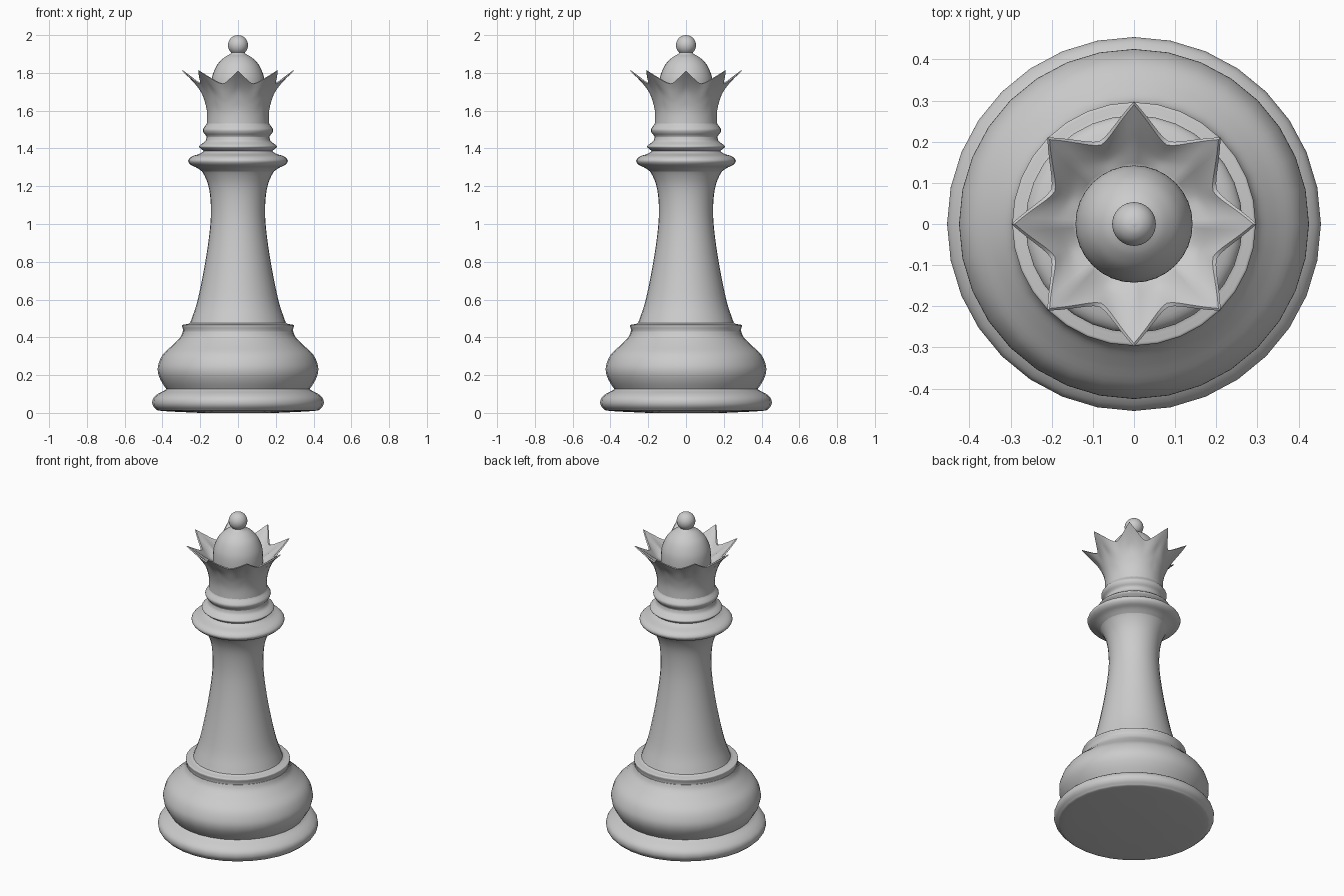
import bpy, bmesh, math

if "Cube" in bpy.data.objects:
    bpy.data.objects.remove(bpy.data.objects["Cube"])


def smooth_curve(pts, steps=4):
    """Catmull-Rom through a few (radius, z) profile points."""
    out = []
    for i in range(len(pts) - 1):
        a, b, c = pts[max(i - 1, 0)], pts[i], pts[i + 1]
        d = pts[min(i + 2, len(pts) - 1)]
        for s in range(steps):
            t = s / steps
            out.append(tuple(0.5 * (2 * q + (r - p) * t + (2 * p - 5 * q + 4 * r - u) * t * t
                                    + (3 * q - p - 3 * r + u) * t ** 3)
                             for p, q, r, u in zip(a, b, c, d)))
    return out + [pts[-1]]


def skin(name, rows, angle=40):
    """Join rings of points into a closed-around surface, capping both ends."""
    bm = bmesh.new()
    rings = [[bm.verts.new(p) for p in row] for row in rows]
    n = len(rings[0])
    for lo, hi in zip(rings, rings[1:]):
        for i in range(n):
            j = (i + 1) % n
            bm.faces.new((lo[i], lo[j], hi[j], hi[i]))
    bm.faces.new(rings[0][::-1])
    bm.faces.new(rings[-1])
    bmesh.ops.remove_doubles(bm, verts=bm.verts, dist=1e-5)
    bmesh.ops.recalc_face_normals(bm, faces=bm.faces)
    me = bpy.data.meshes.new(name)
    bm.to_mesh(me)
    bm.free()
    ob = bpy.data.objects.new(name, me)
    bpy.context.collection.objects.link(ob)
    bpy.ops.object.select_all(action='DESELECT')
    ob.select_set(True)
    bpy.context.view_layer.objects.active = ob
    bpy.ops.object.shade_smooth_by_angle(angle=math.radians(angle))
    return ob


def ring(r, z, n):
    return [(r * math.cos(2 * math.pi * i / n), r * math.sin(2 * math.pi * i / n), z)
            for i in range(n)]


def lathe(name, profile, n=32):
    return skin(name, [ring(max(r, 0.0005), z, n) for r, z in smooth_curve(profile)])


# Foot disc, bulging base and its lip
lathe("foot", [(0.2, 0.0), (0.40, 0.01), (0.435, 0.021), (0.453, 0.045), (0.45, 0.075),
               (0.425, 0.10), (0.385, 0.122), (0.37, 0.14)])
lathe("base_bulge", [(0.375, 0.12), (0.405, 0.165), (0.423, 0.21), (0.422, 0.255), (0.397, 0.31),
                     (0.345, 0.36), (0.306, 0.40), (0.293, 0.43)])
lathe("base_lip", [(0.29, 0.42), (0.291, 0.44), (0.296, 0.463), (0.282, 0.468),
                   (0.262, 0.472), (0.24, 0.485)])

# Tapering stem flaring into the collar
lathe("stem", [(0.258, 0.465), (0.245, 0.50), (0.213, 0.60), (0.173, 0.80), (0.148, 0.98),
               (0.144, 1.10), (0.156, 1.20), (0.185, 1.27), (0.215, 1.305)])
lathe("collar", [(0.18, 1.27), (0.215, 1.296), (0.25, 1.313), (0.264, 1.335), (0.245, 1.357),
                 (0.20, 1.373), (0.178, 1.39), (0.17, 1.41)])

# Two thin neck rings
lathe("lower_neck_ring", [(0.17, 1.38), (0.192, 1.395), (0.206, 1.409), (0.195, 1.422),
                          (0.172, 1.44), (0.165, 1.47)])
lathe("upper_neck_ring", [(0.163, 1.44), (0.168, 1.465), (0.181, 1.482), (0.186, 1.499),
                          (0.177, 1.515), (0.166, 1.53), (0.16, 1.55)])

# Eight-pointed crown: blend a valley profile with a tip profile around the circle
tip = smooth_curve([(0.165, 1.52), (0.165, 1.60), (0.180, 1.66), (0.204, 1.715), (0.25, 1.767),
                    (0.298, 1.812)])
tip += smooth_curve([(0.29, 1.812), (0.24, 1.775), (0.19, 1.735), (0.14, 1.70)])
valley = smooth_curve([(0.165, 1.52), (0.164, 1.58), (0.172, 1.63), (0.185, 1.67),
                       (0.201, 1.71), (0.218, 1.742)])
valley += smooth_curve([(0.208, 1.744), (0.188, 1.72), (0.165, 1.70), (0.14, 1.69)])
per_tip = 12
n = 8 * per_tip
rows = []
for (rt, zt), (rv, zv) in zip(tip, valley):
    row = []
    for i in range(n):
        u = abs((i % per_tip) / per_tip * 2 - 1)      # 1 at a tip, 0 in a valley
        w = u ** 1.6
        r, z, a = rv + (rt - rv) * w, zv + (zt - zv) * w, 2 * math.pi * i / n
        row.append((r * math.cos(a), r * math.sin(a), z))
    rows.append(row)
skin("crown", rows, 50)

# Dome inside the crown and the ball on top
lathe("dome", [(0.142, 1.68), (0.142, 1.74), (0.134, 1.79), (0.11, 1.843), (0.075, 1.88),
               (0.042, 1.9), (0.027, 1.92)])
ball = [(0.053 * math.sin(a), 1.947 - 0.053 * math.cos(a))
        for a in (math.pi * k / 8 for k in range(9))]
lathe("ball", ball)
